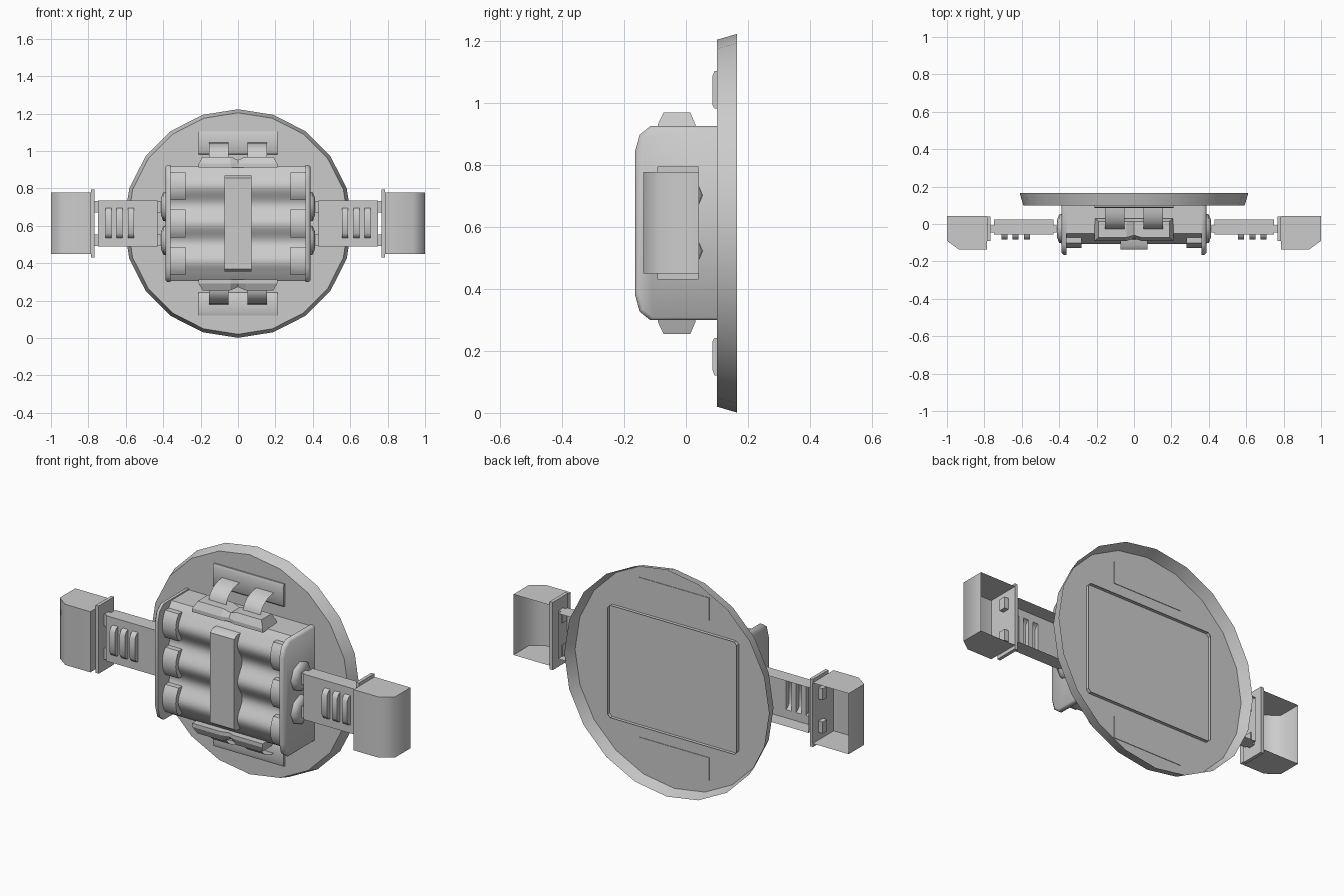
import bpy, bmesh
from math import sin, cos, pi, radians

if "Cube" in bpy.data.objects:
    bpy.data.objects.remove(bpy.data.objects["Cube"])

ZC = 0.612  # height of the vertical symmetry plane


def make(name, verts, faces, bevel=0, smooth=None, solid=True):
    bm = bmesh.new()
    vs = [bm.verts.new(v) for v in verts]
    for f in faces:
        bm.faces.new([vs[i] for i in f])
    bmesh.ops.remove_doubles(bm, verts=bm.verts, dist=0.0001)
    if solid:
        bmesh.ops.recalc_face_normals(bm, faces=bm.faces)
    me = bpy.data.meshes.new(name)
    bm.to_mesh(me)
    bm.free()
    ob = bpy.data.objects.new(name, me)
    bpy.context.collection.objects.link(ob)
    for o in bpy.context.selected_objects:
        o.select_set(False)
    bpy.context.view_layer.objects.active = ob
    ob.select_set(True)
    if bevel:
        m = ob.modifiers.new("bevel", 'BEVEL')
        m.width, m.segments, m.limit_method = bevel, 1, 'ANGLE'
        bpy.ops.object.modifier_apply(modifier=m.name)
    if smooth:
        bpy.ops.object.shade_smooth_by_angle(angle=radians(smooth))
    return ob


def loft(name, rings, first=True, last=True, **kw):
    n = len(rings[0])
    faces = [(r * n + i, r * n + (i + 1) % n, (r + 1) * n + (i + 1) % n, (r + 1) * n + i)
             for r in range(len(rings) - 1) for i in range(n)]
    if first:
        faces.append(tuple(range(n)))
    if last:
        faces.append(tuple(range((len(rings) - 1) * n, len(rings) * n)))
    return make(name, [v for r in rings for v in r], faces, **kw)


def prism_x(name, prof, x0, x1, **kw):
    """Extrude a (y, z) profile along x."""
    return loft(name, [[(x, y, z) for y, z in prof] for x in (x0, x1)], **kw)


def box(name, x0, x1, y0, y1, z0, z1, **kw):
    return prism_x(name, [(y0, z0), (y1, z0), (y1, z1), (y0, z1)], x0, x1, **kw)


def circle(r, y, n=20):
    return [(r * sin(2 * pi * i / n), y, ZC + r * cos(2 * pi * i / n)) for i in range(n)]


# 20-sided dish: closed front face, flared rim, open at the back
loft("back_dish", [circle(0.592, 0.10), circle(0.611, 0.165)], last=False, smooth=30)

# Thin rim of the body poking through the back of the dish
w, h, c = 0.385, 0.303, 0.015
rim = [(-w + c, -h), (w - c, -h), (w, -h + c), (w, h - c),
       (w - c, h), (-w + c, h), (-w, h - c), (-w, -h + c)]
loft("rear_rim", [[(x, y, ZC + z) for x, z in rim] for y in (0.09, 0.118)],
     first=False, last=False)

# Body core: front waves over three stacked lobes
prof = [(0.099, ZC - 0.306), (-0.05, ZC - 0.306)]
for i in range(37):
    z = -0.275 + 0.55 * i / 36
    prof.append((-0.107 + 0.02 * (1 - cos(2 * pi * z / 0.2)), ZC + z))
prof += [(-0.05, ZC + 0.306), (0.099, ZC + 0.306)]
prism_x("lobed_body", prof, -0.365, 0.365, smooth=35)

# Front centre strap with chamfered ends
prism_x("front_strap", [(-0.04, 0.355), (-0.115, 0.355), (-0.135, 0.37),
                        (-0.135, 0.855), (-0.115, 0.87), (-0.04, 0.87)],
        -0.072, 0.072, smooth=50)

# Upper and lower fastenings
for sz, tag in ((1, "upper"), (-1, "lower")):
    Z = lambda v: ZC + sz * v
    prism_x(tag + "_plate", [(0.103, Z(0.37)), (0.092, Z(0.37)), (0.086, Z(0.38)),
                             (0.086, Z(0.475)), (0.092, Z(0.492)), (0.103, Z(0.492))],
            -0.21, 0.21, smooth=60)
    # buckle: lofted along x with a dip at the middle
    rings = []
    for x, xt, t, p in ((-0.21, -0.19, 0.357, 0), (-0.04, -0.04, 0.357, 0), (0, 0, 0.34, 0.012),
                        (0.04, 0.04, 0.357, 0), (0.21, 0.19, 0.357, 0)):
        rings.append([(x, -0.09 + p, Z(0.30)), (x, -0.09 + p, Z(0.32)), (xt, -0.072 + p, Z(t)),
                      (xt, 0.014, Z(t)), (x, 0.03, Z(0.32)), (x, 0.03, Z(0.30))])
    loft(tag + "_buckle", rings)
    # thin curved straps from buckle to plate
    for sx in (-1, 1):
        n = 6
        pts = [(0.09 - 0.12 * cos(pi / 2 * i / n), Z(0.345 + 0.088 * sin(pi / 2 * i / n)))
               for i in range(n + 1)]
        verts = [(sx * x, y, z) for y, z in pts for x in (0.05, 0.155)]
        make(tag + "_curved_strap", verts,
             [(2 * i, 2 * i + 1, 2 * i + 3, 2 * i + 2) for i in range(n)], smooth=60)

# Side assemblies, mirrored left and right
for s, side in ((-1, "left"), (1, "right")):
    def bx(name, x0, x1, *r, **kw):
        return box(side + "_" + name, s * x0, s * x1, *r, **kw)

    # end plate with chamfered corners
    half = [(0.10, 0.313), (-0.115, 0.313), (-0.15, 0.285), (-0.165, 0.23)]
    ring = [(y, ZC - v) for y, v in half] + [(y, ZC + v) for y, v in reversed(half)]
    inset = [(y + (0.01 if y < 0 else 0), ZC + (z - ZC) * 0.972) for y, z in ring]
    loft(side + "_end_plate", [[(s * x, y, z) for y, z in r] for x, r in
                               ((0.362, ring), (0.377, ring), (0.387, inset))], smooth=50)
    # curved tabs over each lobe
    for z in (ZC - 0.2, ZC, ZC + 0.2):
        tab = [(-0.008 - 0.12 * cos(a), z + 0.12 * sin(a))
               for a in (radians(-38 + 76 * i / 8) for i in range(9))]
        tab += [(-0.06, z + 0.074), (-0.06, z - 0.074)]
        prism_x(side + "_lobe_tab", tab, s * 0.282, s * 0.365, smooth=35)

    for dz in (-0.09, 0.09):
        # domed pivot and connecting peg
        rings = [[(s * x, -0.025 + r * cos(pi * i / 4), ZC + dz + r * sin(pi * i / 4))
                  for i in range(8)] for x, r in ((0.38, 0.08), (0.40, 0.076), (0.412, 0.045))]
        loft(side + "_pivot_dome", rings, smooth=65)
        bx("inner_peg", 0.40, 0.44, -0.046, -0.008, ZC + dz - 0.031, ZC + dz + 0.031)
        bx("outer_peg", 0.742, 0.81, -0.046, -0.008, ZC + dz - 0.031, ZC + dz + 0.031)

    # link arm: open-backed shell whose front has three hollow ribs
    zs = [0.49, 0.535, 0.695, 0.735]
    xs = [0.43]
    for k in range(3):
        xs += [0.557 + 0.06 * k, 0.589 + 0.06 * k]
    xs.append(0.748)
    verts, faces = [], []

    def quad(*p):
        faces.append(tuple(range(len(verts), len(verts) + len(p))))
        verts.extend((s * x, y, z) for x, y, z in p)

    yf, yb = -0.056, 0.024
    for i in range(len(xs) - 1):
        a, b = xs[i], xs[i + 1]
        for j in range(3):
            if j == 1 and i % 2 == 1:  # rib bulge replaces this cell
                rib = [(yf, 0.535), (-0.07, 0.54), (-0.082, 0.56),
                       (-0.082, 0.67), (-0.07, 0.69), (yf, 0.695)]
                for (y0, z0), (y1, z1) in zip(rib, rib[1:]):
                    quad((a, y0, z0), (b, y0, z0), (b, y1, z1), (a, y1, z1))
                for x in (a, b):
                    quad(*[(x, y, z) for y, z in rib])
            else:
                quad((a, yf, zs[j]), (b, yf, zs[j]), (b, yf, zs[j + 1]), (a, yf, zs[j + 1]))
    for z in (zs[0], zs[3]):
        for a, b in zip(xs, xs[1:]):
            quad((a, yf, z), (b, yf, z), (b, yb, z), (a, yb, z))
    for x in (xs[0], xs[-1]):
        quad(*([(x, yf, z) for z in zs] + [(x, yb, zs[3]), (x, yb, zs[0])]))
    make(side + "_link_arm", verts, faces, smooth=50)

    # outer collar plate
    bx("collar", 0.767, 0.785, -0.092, 0.04, 0.43, 0.795)
    # open-backed thin shell
    out = [(0.785, 0.042), (0.785, -0.137), (0.935, -0.137), (1.0, -0.09), (1.0, 0.042)]
    verts = [(s * x, y, z) for z in (0.45, 0.777) for x, y in out]
    make(side + "_pouch", verts, [(i, i + 1, i + 6, i + 5) for i in range(4)]
         + [(4, 3, 2, 1, 0), (5, 6, 7, 8, 9)], smooth=60)
